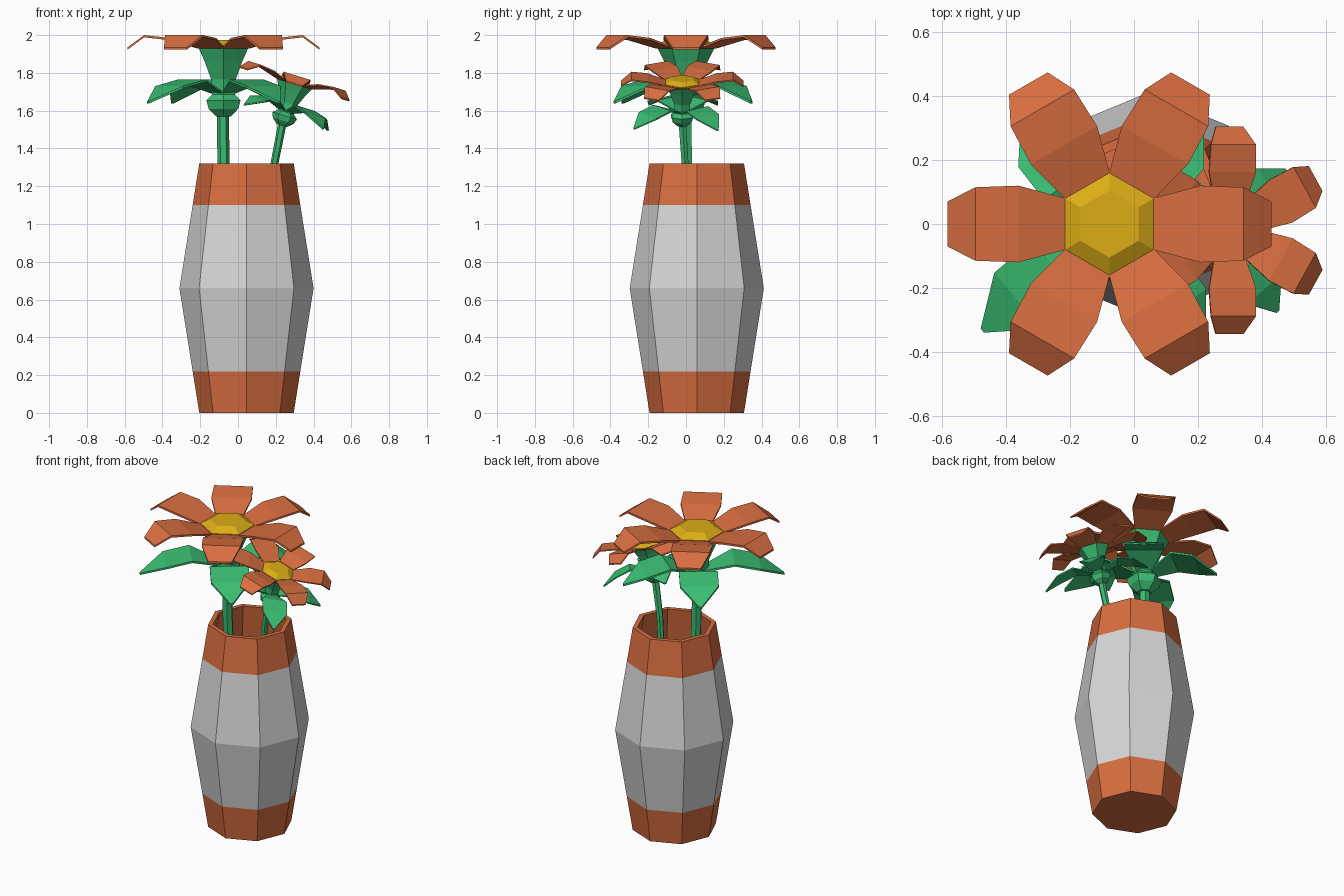
import bpy, bmesh, math
from mathutils import Matrix, Vector

if "Cube" in bpy.data.objects:
    bpy.data.objects.remove(bpy.data.objects["Cube"])


def material(name, rgb):
    m = bpy.data.materials.new(name)
    m.diffuse_color = (*rgb, 1)
    m.use_nodes = True
    m.node_tree.nodes["Principled BSDF"].inputs["Base Color"].default_value = m.diffuse_color
    return m


ORANGE = material("terracotta orange", (0.69, 0.155, 0.051))
GREY = material("light grey", (0.68, 0.68, 0.68))
GREEN = material("leaf green", (0.043, 0.51, 0.17))
YELLOW = material("pollen yellow", (0.72, 0.42, 0.008))


def finish(bm, name, mats, matrix=Matrix()):
    bmesh.ops.recalc_face_normals(bm, faces=bm.faces)
    me = bpy.data.meshes.new(name)
    bm.to_mesh(me)
    bm.free()
    for m in mats:
        me.materials.append(m)
    ob = bpy.data.objects.new(name, me)
    ob.matrix_world = matrix
    bpy.context.collection.objects.link(ob)
    return ob


def rings(sections, sides, phase=0.0):
    """Skin closed rings; each section is (x, y, z, radius). Both ends capped."""
    bm = bmesh.new()
    loops = []
    for x, y, z, r in sections:
        loops.append([bm.verts.new((x + r * math.cos(phase + math.tau * i / sides),
                                    y + r * math.sin(phase + math.tau * i / sides), z))
                      for i in range(sides)])
    for a, b in zip(loops, loops[1:]):
        for i in range(sides):
            j = (i + 1) % sides
            bm.faces.new((a[i], a[j], b[j], b[i]))
    bm.faces.new(loops[0][::-1])
    bm.faces.new(loops[-1])
    return bm


def blade(name, rows, mat, thickness, matrix):
    """Thin bent petal or leaf along +x; each row is (distance, half width, z)."""
    bm = bmesh.new()
    top = [[bm.verts.new((r, s * w, z)) for s in (1, -1)] for r, w, z in rows]
    low = [[bm.verts.new((r, s * w, z - thickness)) for s in (1, -1)] for r, w, z in rows]
    for i in range(len(rows) - 1):
        a, b, c, d = top[i], top[i + 1], low[i], low[i + 1]
        bm.faces.new((a[0], a[1], b[1], b[0]))
        bm.faces.new((c[0], d[0], d[1], c[1]))
        bm.faces.new((a[0], b[0], d[0], c[0]))
        bm.faces.new((a[1], c[1], d[1], b[1]))
    bm.faces.new((top[0][0], low[0][0], low[0][1], top[0][1]))
    bm.faces.new((top[-1][0], top[-1][1], low[-1][1], low[-1][0]))
    return finish(bm, name, [mat], matrix)


# Vase: hollow octagonal shell with coloured bands at the foot and neck
VX, VY = 0.045, 0.057
profile = [(0.25, 0), (0.285, 0.22), (0.355, 0.66), (0.285, 1.10), (0.25, 1.32),
           (0.22, 1.32), (0.255, 1.10), (0.325, 0.66), (0.255, 0.22), (0.225, 0.03)]
bm = rings([(VX, VY, z, r) for r, z in profile], 8)
for f in bm.faces:
    z = f.calc_center_median().z
    f.material_index = 1 if 0.22 < z < 1.10 else 0
finish(bm, "vase", [ORANGE, GREY])

PETAL = [(0.135, 0.08, 0.005), (0.285, 0.12, 0.05), (0.42, 0.115, 0.065), (0.508, 0.07, 0.0)]
LEAVES = [(220, 0.52), (308, 0.48), (50, 0.45), (128, 0.44)]


def flower(prefix, matrix):
    """Flower head whose local origin is the middle of the petal ring."""
    # Seed disc
    finish(rings([(0, 0, -0.005, 0.16), (0, 0, 0.01, 0.16), (0, 0, 0.04, 0.105)], 6, math.pi / 6),
           prefix + "_centre", [YELLOW], matrix)
    # Petals
    for i in range(6):
        blade(f"{prefix}_petal_{i + 1}", PETAL, ORANGE, 0.012,
              matrix @ Matrix.Rotation(i * math.pi / 3, 4, 'Z'))
    # Calyx and the cup below the leaves
    calyx = [(0.045, -0.365), (0.09, -0.325), (0.105, -0.28), (0.07, -0.25),
             (0.075, -0.17), (0.115, -0.075), (0.15, -0.006)]
    finish(rings([(0, 0, z, r) for r, z in calyx], 6, math.pi / 6),
           prefix + "_calyx", [GREEN], matrix)
    # Leaves
    for i, (angle, length) in enumerate(LEAVES):
        rows = [(0.04, 0.04, -0.235), (length * 0.42, 0.115, -0.17),
                (length * 0.72, 0.115, -0.205), (length, 0.008, -0.285)]
        blade(f"{prefix}_leaf_{i + 1}", rows, GREEN, 0.012,
              matrix @ Matrix.Rotation(math.radians(angle), 4, 'Z'))


# Large upright flower and small tilted flower
flower("large_flower", Matrix.Translation((-0.077, 0, 1.935)))
flower("small_flower", Matrix.Translation((0.30, -0.02, 1.745))
       @ Matrix.Rotation(math.radians(17), 4, 'Y')
       @ Matrix.Rotation(math.pi / 2, 4, 'Z') @ Matrix.Scale(0.64, 4))

# Stems
finish(rings([(-0.03, 0.04, 0.05, 0.03), (-0.077, 0.004, 1.32, 0.032), (-0.08, 0, 1.60, 0.032)], 6),
       "large_stem", [GREEN])
finish(rings([(0.10, 0.03, 0.05, 0.021), (0.193, -0.005, 1.32, 0.021), (0.238, -0.02, 1.55, 0.023)], 6),
       "small_stem", [GREEN])
